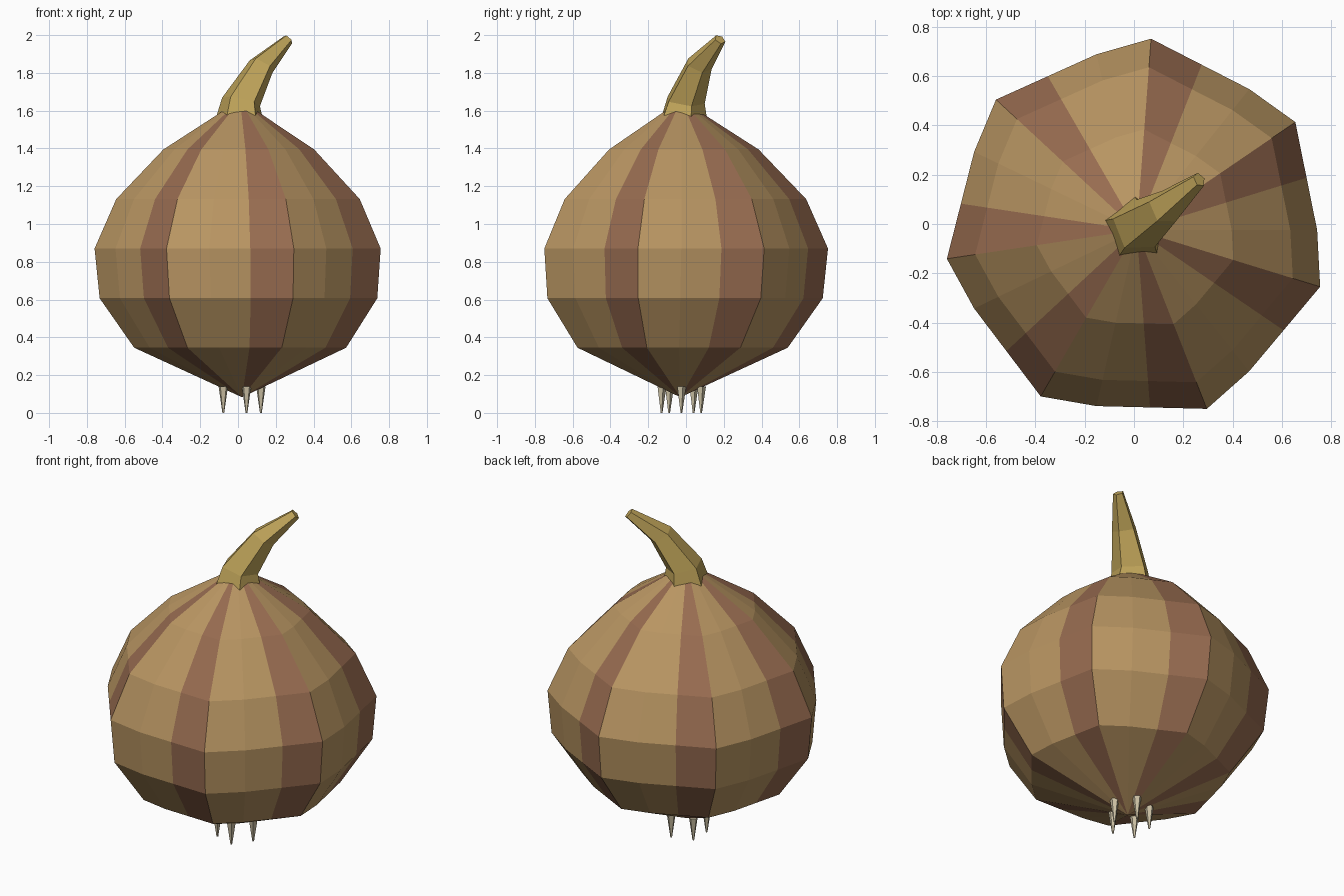
import bpy, bmesh, math
from mathutils import Vector

if "Cube" in bpy.data.objects:
    bpy.data.objects.remove(bpy.data.objects["Cube"])

CX, CY = 0.011, -0.025  # bulb axis


def material(name, rgb):
    m = bpy.data.materials.new(name)
    m.diffuse_color = (*rgb, 1)
    m.use_nodes = True
    m.node_tree.nodes["Principled BSDF"].inputs["Base Color"].default_value = m.diffuse_color
    return m


tan = material("tan skin", (0.48, 0.30, 0.122))
red = material("reddish stripe", (0.31, 0.148, 0.08))
stalk = material("dry yellow stalk", (0.53, 0.375, 0.102))
pale = material("pale root", (0.60, 0.53, 0.37))


def finish(bm, name, mats):
    bmesh.ops.recalc_face_normals(bm, faces=bm.faces)
    me = bpy.data.meshes.new(name)
    bm.to_mesh(me)
    bm.free()
    for m in mats:
        me.materials.append(m)
    ob = bpy.data.objects.new(name, me)
    bpy.context.collection.objects.link(ob)
    return ob


def bridge(bm, a, b, stripe=False):
    n = len(a)
    for i in range(n):
        j = (i + 1) % n
        f = bm.faces.new((a[i], a[j], b[j], b[i]))
        f.material_index = 1 if stripe and i % 3 == 1 else 0


# bulb: 21-sided rings with seven ridges, one red strip beside each ridge
N = 21
LOBE = (0.94, 0.926, 1.0)
profile = [(0.345, 0.577, .01, -.012), (0.607, 0.756, .004, -.005), (0.87, 0.779, 0, 0),
           (1.132, 0.663, 0, 0), (1.395, 0.41, 0, 0)]
bm = bmesh.new()
rings = []
for z, r, dx, dy in profile:
    rings.append([bm.verts.new((CX + dx + r * LOBE[i % 3] * math.cos(math.tau * i / N),
                                CY + dy + r * LOBE[i % 3] * math.sin(math.tau * i / N), z))
                  for i in range(N)])
for a, b in zip(rings, rings[1:]):
    bridge(bm, a, b, True)
for ring, tip in ((rings[0], (CX + .01, CY - .005, 0.083)), (rings[-1], (CX, CY, 1.657))):
    v = bm.verts.new(tip)
    for i in range(N):
        f = bm.faces.new((ring[i], ring[(i + 1) % N], v))
        f.material_index = 1 if i % 3 == 1 else 0
finish(bm, "bulb", [tan, red])

# stalk: five-sided tapering tube that bends to the back right
path = [((0.008, -0.025, 1.52), (0, 0, 1), 0.142),
        ((0.018, -0.008, 1.65), (0.22, 0.14, 1), 0.108),
        ((0.125, 0.067, 1.84), (0.55, 0.38, 1), 0.072),
        ((0.265, 0.18, 1.977), (0.75, 0.5, 0.8), 0.031)]
bm = bmesh.new()
rings = []
for c, d, r in path:
    q = Vector((0, 0, 1)).rotation_difference(Vector(d).normalized())
    rings.append([bm.verts.new(Vector(c) + q @ Vector((
        r * math.cos(math.radians(21 + 72 * i)), r * math.sin(math.radians(21 + 72 * i)), 0)))
        for i in range(5)])
for a, b in zip(rings, rings[1:]):
    bridge(bm, a, b)
bm.faces.new(rings[0])
bm.faces.new(rings[-1])
finish(bm, "stalk", [stalk])

# roots: five little spikes in a circle under the bulb
for k in range(5):
    a = math.tau * k / 5
    bm = bmesh.new()
    bmesh.ops.create_cone(bm, cap_ends=True, segments=5, radius1=0.005, radius2=0.026, depth=0.14)
    bmesh.ops.translate(bm, verts=bm.verts,
                        vec=(CX + 0.11 * math.cos(a), CY + 0.11 * math.sin(a), 0.07))
    finish(bm, f"root_{k + 1}", [pale])
